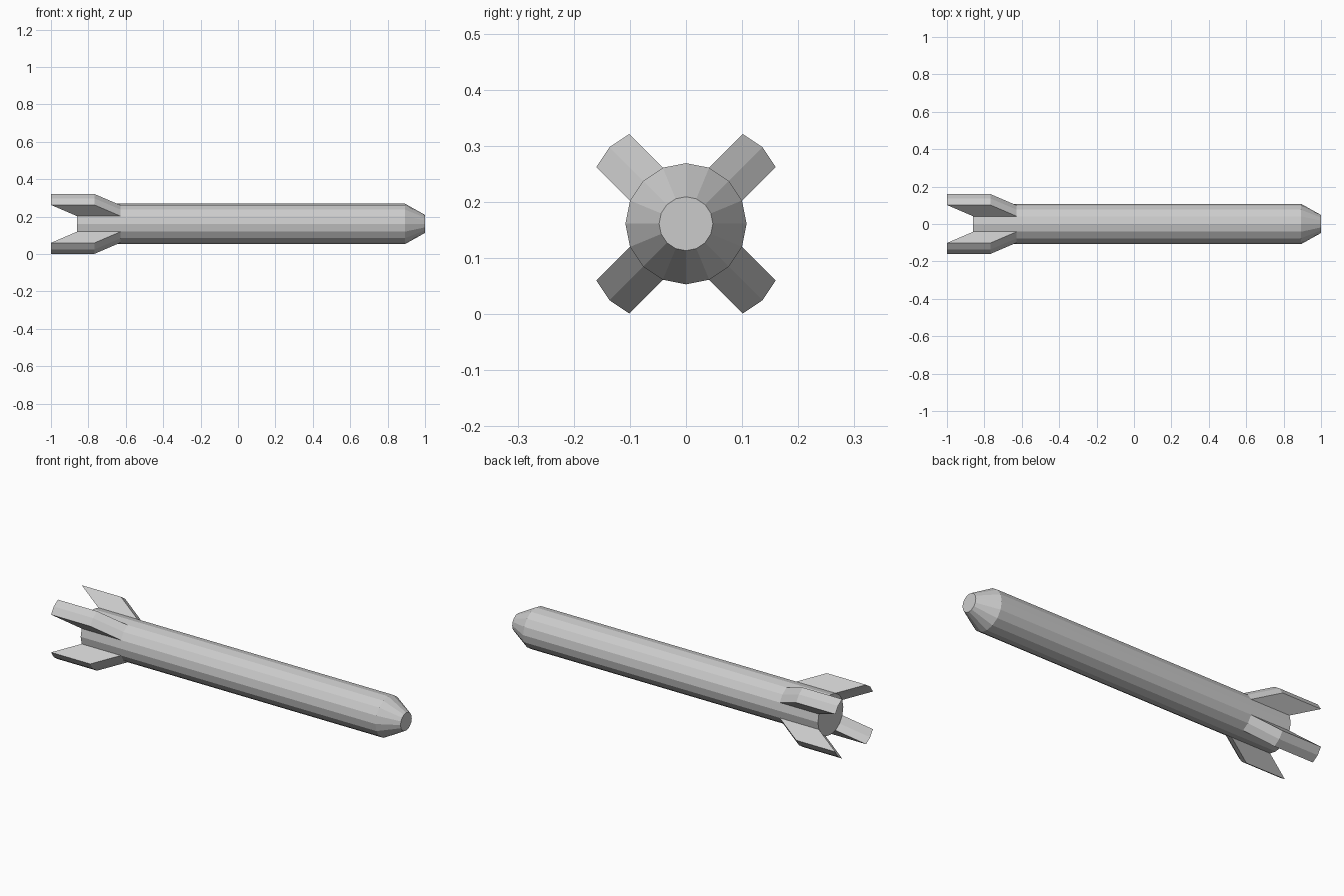
import bpy, bmesh, math
from mathutils import Vector

if "Cube" in bpy.data.objects:
    bpy.data.objects.remove(bpy.data.objects["Cube"])

SIDES = 16
CENTRE_Z = 0.161
# (x, radius) stations: tail, fin front, shoulder, nose tip
STATIONS = [(-0.86, 0.108), (-0.627, 0.108), (0.893, 0.108), (1.0, 0.048)]
FIN_OUT = 0.06     # outward shift in y and z
FIN_BACK = -0.14   # backward sweep

grey = bpy.data.materials.new("light grey")
grey.diffuse_color = (0.6, 0.6, 0.6, 1)
grey.use_nodes = True
grey.node_tree.nodes["Principled BSDF"].inputs["Base Color"].default_value = grey.diffuse_color

bm = bmesh.new()

# Hull: sixteen-sided rings along x
rings = []
for x, r in STATIONS:
    ring = []
    for i in range(SIDES):
        a = 2 * math.pi * i / SIDES
        ring.append(bm.verts.new((x, r * math.cos(a), CENTRE_Z + r * math.sin(a))))
    rings.append(ring)

fin_roots = {}
for k in range(len(rings) - 1):
    a, b = rings[k], rings[k + 1]
    for i in range(SIDES):
        j = (i + 1) % SIDES
        face = bm.faces.new((a[i], a[j], b[j], b[i]))
        # Two tail panels around each diagonal become a fin root
        if k == 0 and i % 4 in (1, 2):
            fin_roots.setdefault(i // 4, []).append(face)

# Tail and nose caps
bm.faces.new(rings[0])
bm.faces.new(rings[-1])
bmesh.ops.recalc_face_normals(bm, faces=bm.faces[:])

# Fins: panels extruded outward and swept back
for q, faces in fin_roots.items():
    angle = math.pi / 4 + q * math.pi / 2
    reach = FIN_OUT * math.sqrt(2)
    shift = Vector((FIN_BACK, reach * math.cos(angle), reach * math.sin(angle)))
    result = bmesh.ops.extrude_face_region(bm, geom=faces)
    verts = [g for g in result["geom"] if isinstance(g, bmesh.types.BMVert)]
    bmesh.ops.translate(bm, verts=verts, vec=shift)
    # Drop any root panels left inside
    old = [f for f in faces if f.is_valid]
    if old:
        bmesh.ops.delete(bm, geom=old, context="FACES")

bmesh.ops.recalc_face_normals(bm, faces=bm.faces[:])
mesh = bpy.data.meshes.new("finned_hull")
bm.to_mesh(mesh)
bm.free()
mesh.materials.append(grey)
hull = bpy.data.objects.new("finned_hull", mesh)
bpy.context.collection.objects.link(hull)
